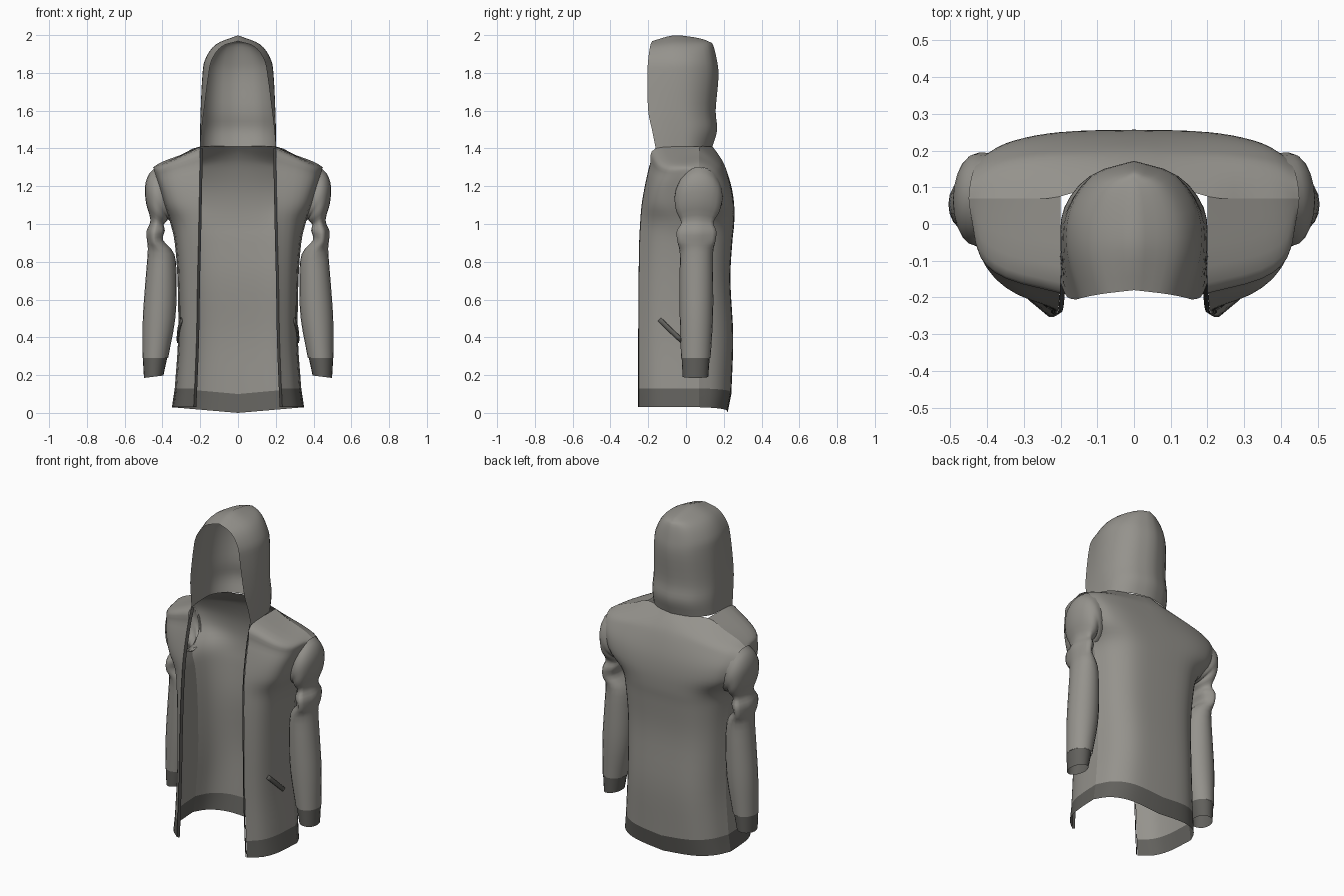
import bpy, math
from mathutils import Vector

if "Cube" in bpy.data.objects:
    bpy.data.objects.remove(bpy.data.objects["Cube"])


def material(name, rgb):
    m = bpy.data.materials.new(name)
    m.diffuse_color = (*rgb, 1)
    m.use_nodes = True
    m.node_tree.nodes["Principled BSDF"].inputs["Base Color"].default_value = m.diffuse_color
    return m


FABRIC = material("grey fabric", (0.30, 0.29, 0.265))
RIB = material("dark grey ribbing", (0.12, 0.117, 0.107))
ZIP = material("charcoal edging", (0.06, 0.058, 0.054))


def spline(pts, n):
    """Smooth curve through all points, n steps per span."""
    p = [Vector(q) for q in pts]
    p = [2 * p[0] - p[1]] + p + [2 * p[-1] - p[-2]]
    out = []
    for i in range(1, len(p) - 2):
        a, b, c, d = p[i - 1:i + 3]
        for k in range(n):
            t = k / n
            out.append(0.5 * (2 * b + (c - a) * t + (2 * a - 5 * b + 4 * c - d) * t * t
                              + (3 * b - a - 3 * c + d) * t ** 3))
    return out + [p[-2]]


def patch(name, rows, mat, nu=3, nv=4, closed=False):
    """Smooth sheet through a grid of points, mirrored across x = 0."""
    if not closed:
        rows = [spline(r, nu) for r in rows]
    cols = [spline(c, nv) for c in zip(*rows)]
    w, h = len(cols), len(cols[0])
    verts = [cols[i][j] for j in range(h) for i in range(w)]
    faces = []
    for j in range(h - 1):
        for i in range(w if closed else w - 1):
            k = (i + 1) % w
            faces.append((j * w + i, j * w + k, (j + 1) * w + k, (j + 1) * w + i))
    me = bpy.data.meshes.new(name)
    me.from_pydata(verts, [], faces)
    me.materials.append(mat)
    for f in me.polygons:
        f.use_smooth = True
    ob = bpy.data.objects.new(name, me)
    bpy.context.collection.objects.link(ob)
    mod = ob.modifiers.new("mirror", 'MIRROR')
    mod.merge_threshold = 0.002
    return ob


# Jacket body levels: front z, side z, back z, front edge x, front y,
# side x, side front y, side back y, back y
LEVELS = [
    (0.03, 0.03, 0.0, .235, -.25, .35, .07, .07, .22),
    (0.13, 0.13, 0.10, .23, -.25, .335, .07, .07, .24),
    (0.40, 0.40, 0.40, .22, -.25, .317, .07, .07, .25),
    (0.70, 0.70, 0.70, .215, -.248, .32, .07, .07, .235),
    (0.90, 0.90, 0.90, .21, -.245, .335, .07, .07, .245),
    (1.00, 1.00, 1.00, .208, -.24, .357, .07, .07, .255),
    (1.10, 1.09, 1.10, .206, -.232, .385, -.035, .175, .255),
    (1.20, 1.18, 1.20, .204, -.215, .41, -.05, .185, .24),
    (1.31, 1.25, 1.31, .202, -.19, .433, -.015, .155, .205),
    (1.40, 1.29, 1.37, .20, -.16, .445, .03, .115, .17),
]
front, back = [], []
for zf, zs, zb, ex, fy, sx, sf, sb, by in LEVELS:
    front.append([(ex + (sx - ex) * u, fy + (sf - fy) * v, zf + (zs - zf) * u)
                  for u, v in ((0, 0), (.6, .2), (.9, .5), (1, 1))])
    back.append([(sx * u, sb + (by - sb) * v, zb + (zs - zb) * u)
                 for u, v in ((1, 0), (.88, .5), (.68, .83), (.42, .97), (0, 1))])

# Shoulder seam shared by front and back
front.append([(.2, .075, 1.41), (.3, .07, 1.367), (.4, .07, 1.33), (.45, .07, 1.30)])
back.append([(.45, .07, 1.30), (.4, .07, 1.33), (.3, .07, 1.367), (.2, .075, 1.41), (0, .14, 1.41)])

patch("front_panels", front[1:], FABRIC)
patch("back_panel", back[1:], FABRIC)
patch("front_hem", front[:2], RIB)
patch("back_hem", back[:2], RIB)

# Dark edging down the front opening
edge = [Vector(r[0]) for r in front[:-1]]
patch("front_edging", [[p + Vector((-.014, .006, 0)), p + Vector((0, -.003, 0))] for p in edge],
      ZIP, nu=1)

# Slanted pocket welts
welt = [Vector(p) for p in ((.298, -.14, .495), (.313, -.09, .445), (.320, -.02, .38))]
off = Vector((.002, .008, .009))
pocket = patch("pocket_welts", [[p - off for p in welt], [p + off for p in welt]], RIB, nv=1)
sol = pocket.modifiers.new("thickness", 'SOLIDIFY')
sol.thickness = 0.008
sol.offset = 0

# Hood levels: front z, z, half width, front edge x, front y, back y
hood = []
for zf, z, w, fx, fy, by in [
    (1.40, 1.41, .20, .20, -.16, .14),
    (1.50, 1.50, .20, .192, -.18, .165),
    (1.60, 1.60, .197, .18, -.20, .157),
    (1.78, 1.78, .187, .157, -.205, .172),
    (1.87, 1.87, .172, .138, -.20, .163),
    (1.94, 1.95, .115, .085, -.19, .142),
]:
    hood.append([(x, fy + (by - fy) * v, zf if v == 0 else z)
                 for x, v in ((fx, 0), (w, .35), (.95 * w, .65), (.6 * w, .9), (0, 1))])
hood.append([(0, -.18, 1.968), (0, -.07, 1.998), (0, .02, 1.992), (0, .09, 1.978), (0, .12, 1.966)])
patch("hood", hood, FABRIC)


def tube(name, rings, mat, nv, sides=20):
    """Sleeve tube; ring = outer x, outer z, inner x, inner z, y, y radius, fold depth."""
    rows = []
    for xo, zo, xi, zi, y, ry, fold in reversed(rings):
        mid = Vector(((xo + xi) / 2, y, (zo + zi) / 2))
        half = Vector(((xo - xi) / 2, 0, (zo - zi) / 2))
        row = []
        for k in range(sides):
            a = math.tau * k / sides
            s = 1 + fold * math.cos(5 * a)
            row.append(mid + half * math.cos(a) * s + Vector((0, ry * math.sin(a) * s, 0)))
        rows.append(row)
    patch(name, rows, mat, nv=nv, closed=True)


# Sleeves with puffed shoulder and bunched elbow
tube("sleeves", [
    (.436, 1.30, .348, 1.01, .07, .122, 0),
    (.473, 1.262, .362, 1.015, .067, .128, 0),
    (.492, 1.20, .37, 1.025, .065, .124, 0),
    (.486, 1.11, .376, 1.015, .063, .113, .02),
    (.462, 1.02, .392, 0.995, .06, .085, .04),
    (.482, 0.96, .385, 0.965, .056, .104, .06),
    (.478, 0.90, .395, 0.915, .055, .100, .05),
    (.478, 0.85, .337, 0.84, .055, .088, 0),
    (.490, 0.70, .325, 0.70, .055, .089, 0),
    (.504, 0.50, .332, 0.50, .055, .088, 0),
    (.505, 0.29, .370, 0.29, .052, .078, 0),
], FABRIC, 3)

# Ribbed cuffs
tube("cuffs", [
    (.504, .290, .374, .295, .051, .074, 0),
    (.498, .185, .395, .198, .05, .068, 0),
], RIB, 1)
